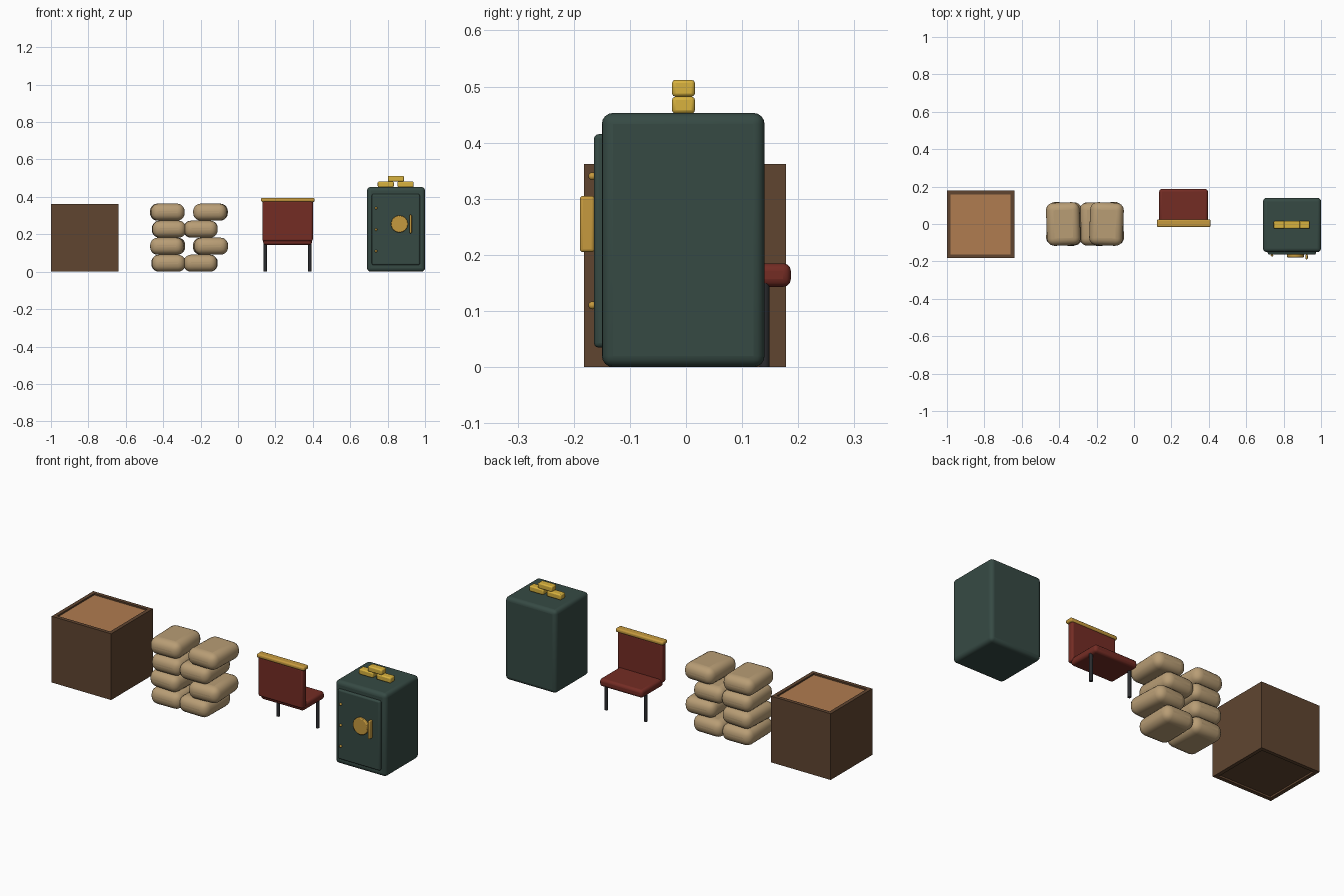
import bpy, math

if "Cube" in bpy.data.objects:
    bpy.data.objects.remove(bpy.data.objects["Cube"])


def material(name, rgb):
    m = bpy.data.materials.new(name)
    lin = [((c / 255 + 0.055) / 1.055) ** 2.4 for c in rgb]
    m.diffuse_color = (*lin, 1)
    m.use_nodes = True
    m.node_tree.nodes["Principled BSDF"].inputs["Base Color"].default_value = m.diffuse_color
    return m


WOOD = material("dark_wood", (96, 69, 48))
EARTH = material("tan_fill", (176, 124, 80))
CLOTH = material("burlap", (184, 157, 117))
RED = material("red_leather", (116, 44, 36))
BLACK = material("black_iron", (42, 43, 46))
GREEN = material("green_steel", (54, 74, 68))
BRASS = material("brass", (198, 154, 62))
GOLD = material("gold", (216, 178, 62))


def finish(ob, name, mat, bevel=0, segments=3):
    ob.name = name
    ob.data.materials.append(mat)
    if bevel:
        mod = ob.modifiers.new("round", 'BEVEL')
        mod.width = bevel
        mod.segments = segments
        mod.limit_method = 'ANGLE'
        bpy.ops.object.shade_smooth_by_angle(angle=math.radians(50))
    return ob


def box(name, x, y, z, mat, bevel=0, segments=3, turn=0):
    """Box from (min, max) ranges on each axis."""
    bpy.ops.mesh.primitive_cube_add(size=1)
    ob = bpy.context.object
    size = [r[1] - r[0] for r in (x, y, z)]
    for v in ob.data.vertices:
        v.co = [c * s for c, s in zip(v.co, size)]
    ob.location = [(r[0] + r[1]) / 2 for r in (x, y, z)]
    ob.rotation_euler.z = math.radians(turn)
    return finish(ob, name, mat, bevel, segments)


def rod(name, radius, depth, loc, rot, mat, sides=16, bevel=0):
    bpy.ops.mesh.primitive_cylinder_add(vertices=sides, radius=radius, depth=depth,
                                        location=loc, rotation=rot)
    ob = finish(bpy.context.object, name, mat, bevel, 2)
    bpy.ops.object.shade_smooth_by_angle(angle=math.radians(50))
    return ob


# Crate: four walls, recessed fill and floor
x0, x1, y0, y1, h, t = -1.0, -0.64, -0.182, 0.178, 0.362, 0.02
box("crate_front", (x0, x1), (y0, y0 + t), (0, h), WOOD)
box("crate_back", (x0, x1), (y1 - t, y1), (0, h), WOOD)
box("crate_left", (x0, x0 + t), (y0 + t, y1 - t), (0, h), WOOD)
box("crate_right", (x1 - t, x1), (y0 + t, y1 - t), (0, h), WOOD)
box("crate_fill", (x0 + t, x1 - t), (y0 + t, y1 - t), (0.2, h - 0.008), EARTH)
box("crate_floor", (x0 + t, x1 - t), (y0 + t, y1 - t), (0.01, 0.2), WOOD)

# Sandbags: four staggered layers of two, each turned a little
layers = [(-0.372, -0.200, 1, -1), (-0.376, -0.147, -3, 3),
          (-0.369, -0.200, 1, 1), (-0.378, -0.147, 2, -2)]
for i, (left, right, turn_l, turn_r) in enumerate(layers):
    for side, cx, turn in (("left", left, turn_l), ("right", right, turn_r)):
        box(f"sandbag_{side}_{i + 1}", (cx - 0.09, cx + 0.09), (-0.115, 0.115),
            (i * 0.091, i * 0.091 + 0.091), CLOTH, 0.04, 5, turn)

# Bench seat facing the back
box("seat", (0.135, 0.395), (0.0, 0.187), (0.143, 0.185), RED, 0.014)
box("seat_back", (0.13, 0.40), (-0.014, 0.022), (0.163, 0.38), RED, 0.01)
box("seat_rail", (0.123, 0.41), (-0.017, 0.025), (0.373, 0.395), BRASS, 0.008)
for x in (0.146, 0.384):
    rod("seat_leg", 0.009, 0.15, (x, 0.14, 0.075), (0, 0, 0), BLACK, 12)

# Safe with door, hinge studs, dial and handle
box("safe_body", (0.69, 1.0), (-0.15, 0.14), (0, 0.453), GREEN, 0.02, 4)
box("safe_door", (0.715, 0.972), (-0.164, -0.14), (0.035, 0.415), GREEN, 0.008)
for z in (0.11, 0.225, 0.34):
    bpy.ops.mesh.primitive_uv_sphere_add(segments=12, ring_count=8, radius=0.007,
                                         location=(0.738, -0.167, z))
    finish(bpy.context.object, "hinge_stud", BRASS)
    bpy.ops.object.shade_smooth()
rod("safe_dial", 0.046, 0.022, (0.863, -0.167, 0.255), (math.pi / 2, 0, 0), BRASS, 16, 0.004)
box("safe_handle", (0.917, 0.929), (-0.189, -0.163), (0.205, 0.305), BRASS, 0.005)

# Gold bars stacked on the safe
for name, cx, z in (("left", 0.79, 0.452), ("right", 0.896, 0.452), ("top", 0.844, 0.482)):
    box(f"gold_bar_{name}", (cx - 0.043, cx + 0.043), (-0.025, 0.016),
        (z, z + 0.03), GOLD, 0.006, 2)
